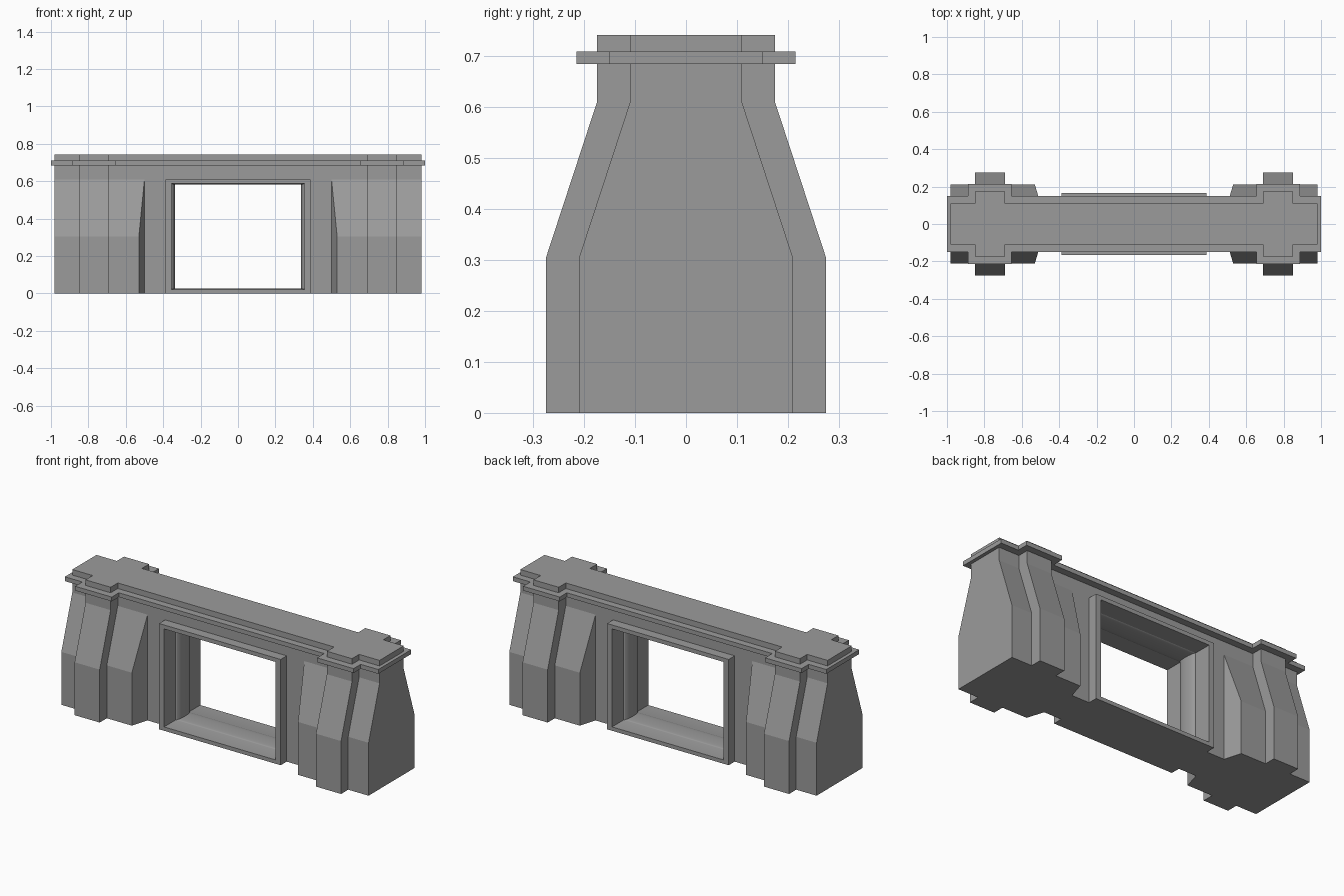
import bpy, bmesh, math

if "Cube" in bpy.data.objects:
    bpy.data.objects.remove(bpy.data.objects["Cube"])

stone = bpy.data.materials.new("grey_stone")
stone.use_nodes = True
GREY = (0.33, 0.33, 0.33, 1)
stone.diffuse_color = GREY
stone.node_tree.nodes["Principled BSDF"].inputs["Base Color"].default_value = GREY


def finish(name, bm, smooth=False):
    bmesh.ops.recalc_face_normals(bm, faces=bm.faces)
    mesh = bpy.data.meshes.new(name)
    bm.to_mesh(mesh)
    bm.free()
    mesh.materials.append(stone)
    obj = bpy.data.objects.new(name, mesh)
    bpy.context.collection.objects.link(obj)
    if smooth:
        bpy.ops.object.select_all(action='DESELECT')
        obj.select_set(True)
        bpy.context.view_layer.objects.active = obj
        bpy.ops.object.shade_smooth_by_angle(angle=math.radians(30))
    return obj


def extrude(name, points, offset):
    """Solid made by sweeping a flat outline along an offset."""
    bm = bmesh.new()
    face = bm.faces.new([bm.verts.new(p) for p in points])
    out = bmesh.ops.extrude_face_region(bm, geom=[face])
    moved = [v for v in out["geom"] if isinstance(v, bmesh.types.BMVert)]
    bmesh.ops.translate(bm, verts=moved, vec=offset)
    return finish(name, bm)


def profile_block(name, half, x0, x1):
    """Mirror a half (y, z) profile and sweep it along x."""
    full = half + [(-y, z) for y, z in reversed(half)]
    return extrude(name, [(x0, y, z) for y, z in full], (x1 - x0, 0, 0))


def slab(name, quarter, z0, z1):
    """Mirror a quarter outline into a full plan and sweep it up."""
    half = quarter + [(x, -y) for x, y in reversed(quarter)]
    full = half + [(-x, -y) for x, y in half]
    return extrude(name, [(x, y, z0) for x, y in full], (0, 0, z1 - z0))


def ring(name, loops, smooth=False):
    """Closed rectangular ring through loops of (half width, bottom, top, y)."""
    bm = bmesh.new()
    rows = [[bm.verts.new(p) for p in
             ((-w, y, b), (w, y, b), (w, y, t), (-w, y, t))]
            for w, b, t, y in loops]
    for i, row in enumerate(rows):
        nxt = rows[(i + 1) % len(rows)]
        for j in range(4):
            k = (j + 1) % 4
            bm.faces.new((row[j], row[k], nxt[k], nxt[j]))
    return finish(name, bm, smooth)


# Central wall with an opening
ring("wall", [(0.53, 0, 0.70, -0.11), (0.37, 0.01, 0.60, -0.11),
              (0.37, 0.01, 0.60, 0.11), (0.53, 0, 0.70, 0.11)])

# Window surround, its reveal bulging gently at mid depth
reveal = []
STEPS = 10
for i in range(STEPS + 1):
    a = math.pi * i / STEPS
    s = math.sin(a)
    reveal.append((0.356 - 0.019 * s, 0.022 + 0.005 * s,
                   0.587 - 0.006 * s, -0.06 * math.cos(a)))
ring("window_surround",
     [(0.388, 0, 0.61, -0.165), (0.356, 0.022, 0.587, -0.165)] + reveal +
     [(0.356, 0.022, 0.587, 0.165), (0.388, 0, 0.61, 0.165)], smooth=True)

# Flared end piers, their buttresses and the splayed returns to the wall
for side, s in (("left", 1), ("right", -1)):
    profile_block(side + "_pier",
                  [(0.21, 0), (0.21, 0.305), (0.11, 0.61), (0.11, 0.70)],
                  s * 0.53, s * 0.98)
    profile_block(side + "_buttress",
                  [(0.275, 0), (0.275, 0.305), (0.175, 0.61), (0.175, 0.70)],
                  s * 0.69, s * 0.85)
    for end, f in (("front", -1), ("back", 1)):
        bm = bmesh.new()
        for x, y, z in ((0.53, 0.11, 0), (0.53, 0.21, 0), (0.53, 0.21, 0.305),
                        (0.53, 0.11, 0.61), (0.50, 0.11, 0), (0.50, 0.11, 0.61)):
            bm.verts.new((s * x, f * y, z))
        bmesh.ops.convex_hull(bm, input=bm.verts)
        bmesh.ops.dissolve_limit(bm, angle_limit=0.01, verts=bm.verts, edges=bm.edges)
        finish(f"{side}_{end}_return", bm)

# Cornice and cap, both stepping out around the buttresses
slab("cornice", [(0.655, 0.15), (0.655, 0.215), (0.888, 0.215),
                 (0.888, 0.15), (1.0, 0.15)], 0.685, 0.71)
slab("cap", [(0.69, 0.11), (0.69, 0.175), (0.85, 0.175),
             (0.85, 0.11), (0.98, 0.11)], 0.70, 0.742)
